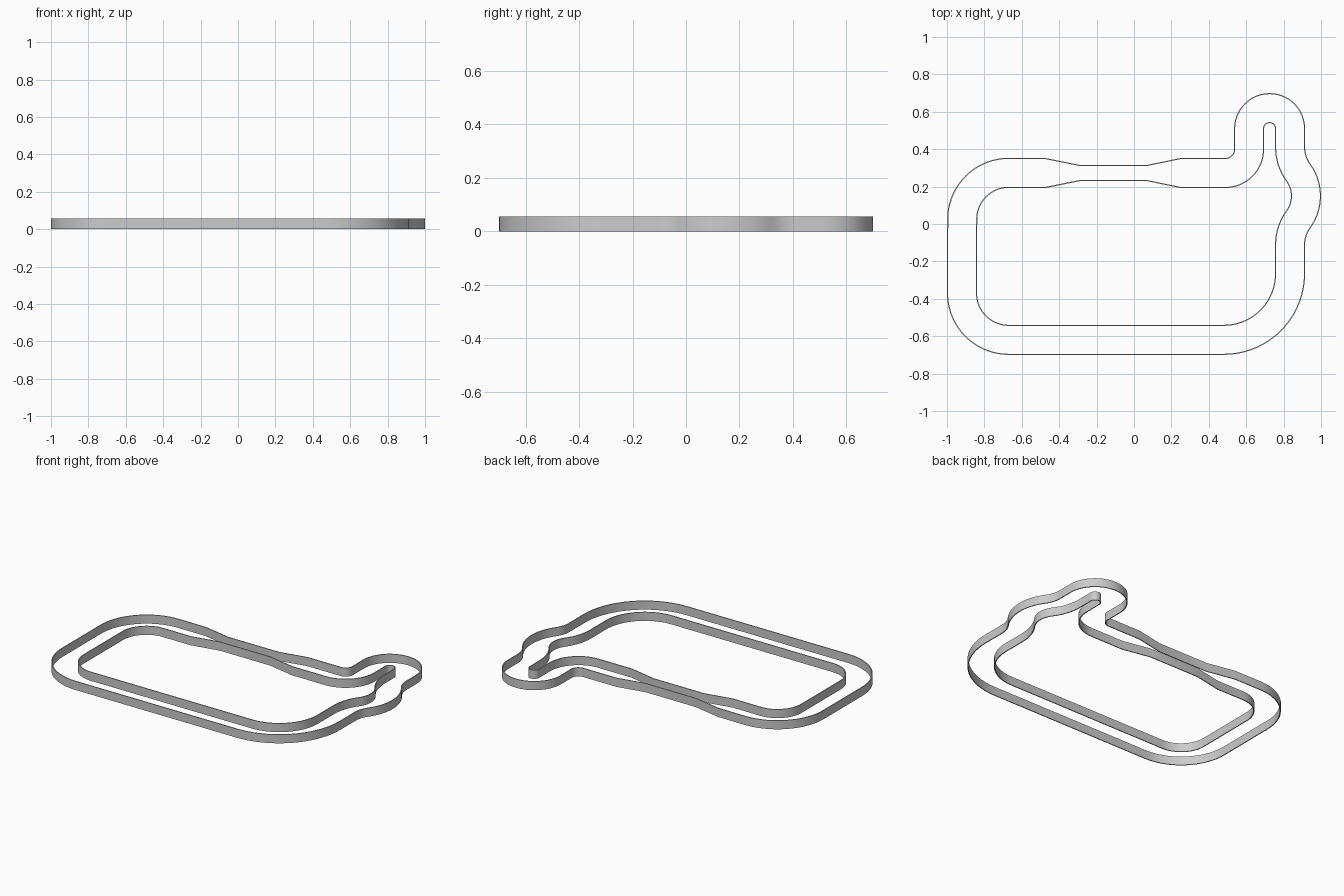
import bpy
import bmesh
from math import cos, sin, radians, ceil

HEIGHT = 0.056      # wall height
THICK = 0.006       # wall thickness
LANE = 0.155        # distance between the two walls
DENT = 0.037        # how far each wall steps in along the narrow stretch

cube = bpy.data.objects.get("Cube")
if cube:
    bpy.data.objects.remove(cube, do_unlink=True)

grey = bpy.data.materials.new("plain grey")
grey.use_nodes = True
grey.diffuse_color = (0.6, 0.6, 0.6, 1)
grey.node_tree.nodes["Principled BSDF"].inputs["Base Color"].default_value = (0.6, 0.6, 0.6, 1)

# Bends of the outer wall, counter-clockwise: centre, radius, start and end angle
BENDS_BEFORE_STRAIGHT = [
    (-0.67, -0.37, 0.327, 180, 270),      # front right corner
    (0.48, -0.265, 0.432, 270, 360),      # front left corner
    (1.062, -0.11, 0.15, 180, 143.8),     # into the side bulge
    (0.707, 0.15, 0.29, -36.2, 36.2),     # side bulge
    (1.062, 0.41, 0.15, 216.2, 180),      # out of the side bulge
    (0.725, 0.51, 0.187, 0, 180),         # hairpin
    (0.488, 0.40, 0.05, 0, -90),          # turn onto the back straight
]
LAST_BEND = (-0.67, 0.025, 0.326, 90, 180)  # back right corner


def bend(cx, cy, r, a0, a1, inset):
    """Arc points, moved towards the inside of the circuit by inset."""
    r += -inset if a1 > a0 else inset
    n = ceil(abs(a1 - a0) / 5)
    angles = [radians(a0 + (a1 - a0) * i / n) for i in range(n + 1)]
    return [(cx + r * cos(a), cy + r * sin(a)) for a in angles]


def outline(inset, dent):
    pts = []
    for b in BENDS_BEFORE_STRAIGHT:
        pts += bend(*b, inset)
    # Narrow stretch on the back straight
    back = 0.35 - inset
    pts += [(0.25, back), (0.07, back + dent), (-0.29, back + dent), (-0.475, back)]
    pts += bend(*LAST_BEND, inset)
    # Drop points that coincide where two bends meet
    return [p for i, p in enumerate(pts)
            if abs(p[0] - pts[i - 1][0]) + abs(p[1] - pts[i - 1][1]) > 0.002]


def wall(name, inset, dent):
    bm = bmesh.new()
    # The four corner lines of the wall's section
    sides = [outline(inset + s * THICK / 2, dent) for s in (-1, 1)]
    count = min(len(s) for s in sides)
    corners = [(sides[0], 0), (sides[0], HEIGHT), (sides[1], HEIGHT), (sides[1], 0)]
    rings = [[bm.verts.new((x, y, z)) for x, y in pts] for pts, z in corners]
    for k in range(4):
        a, b = rings[k], rings[(k + 1) % 4]
        for i in range(count):
            j = (i + 1) % count
            bm.faces.new((a[i], a[j], b[j], b[i]))
    bmesh.ops.recalc_face_normals(bm, faces=bm.faces)
    mesh = bpy.data.meshes.new(name)
    bm.to_mesh(mesh)
    bm.free()
    mesh.materials.append(grey)
    obj = bpy.data.objects.new(name, mesh)
    bpy.context.collection.objects.link(obj)
    bpy.ops.object.select_all(action="DESELECT")
    obj.select_set(True)
    bpy.context.view_layer.objects.active = obj
    bpy.ops.object.shade_smooth_by_angle(angle=radians(30))


wall("outer_wall", 0, -DENT)
wall("inner_wall", LANE, DENT)
